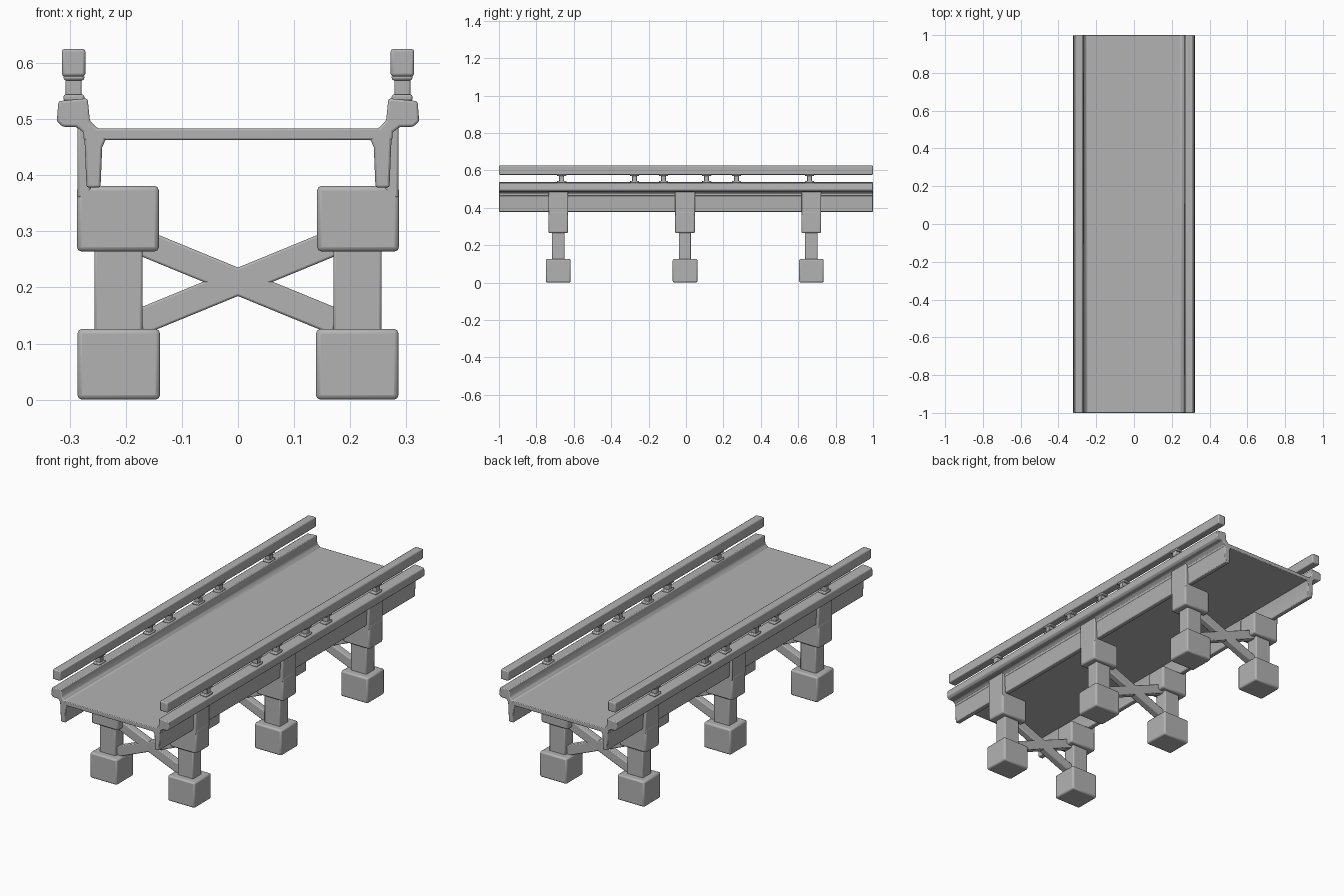
import bpy
import math

cube = bpy.data.objects.get("Cube")
if cube:
    bpy.data.objects.remove(cube, do_unlink=True)

GREY = (0.45, 0.45, 0.45, 1)
concrete = bpy.data.materials.new("concrete_grey")
concrete.use_nodes = True
concrete.diffuse_color = GREY
concrete.node_tree.nodes["Principled BSDF"].inputs["Base Color"].default_value = GREY


def finish(obj, name, bevel):
    obj.name = name
    obj.data.materials.append(concrete)
    if bevel:
        mod = obj.modifiers.new("soft_edges", "BEVEL")
        mod.width = bevel
        mod.segments = 2
    bpy.ops.object.shade_smooth_by_angle(angle=math.radians(40))
    return obj


def box(name, x, y, z, bevel=0.006, tilt=0):
    """Box from (low, high) ranges, optionally tilted about y."""
    mid = [(a + b) / 2 for a, b in (x, y, z)]
    bpy.ops.mesh.primitive_cube_add(size=1, location=mid)
    obj = bpy.context.object
    obj.scale = [b - a for a, b in (x, y, z)]
    bpy.ops.object.transform_apply(location=False, rotation=False, scale=True)
    obj.rotation_euler.y = tilt
    return finish(obj, name, bevel)


def beam(name, profile, side):
    """Full-length beam from an x-z profile, mirrored by side."""
    n = len(profile)
    verts = [(side * x, y, z) for y in (-1, 1) for x, z in profile]
    faces = [tuple(range(n)), tuple(range(2 * n - 1, n - 1, -1))]
    faces += [(i, i + n, (i + 1) % n + n, (i + 1) % n) for i in range(n)]
    if side < 0:
        faces = [f[::-1] for f in faces]
    mesh = bpy.data.meshes.new(name)
    mesh.from_pydata(verts, [], faces)
    obj = bpy.data.objects.new(name, mesh)
    bpy.context.collection.objects.link(obj)
    bpy.ops.object.select_all(action="DESELECT")
    obj.select_set(True)
    bpy.context.view_layer.objects.active = obj
    return finish(obj, name, 0.004)


def span(centre, width):
    return (centre - width / 2, centre + width / 2)


def sided(side, a, b):
    return tuple(sorted((side * a, side * b)))


# Deck
box("deck", (-0.275, 0.275), (-1, 1), (0.463, 0.483), 0.003)

# Girder with its flared curb in one section
CURB = [(0.245, 0.378), (0.27, 0.378), (0.274, 0.475), (0.288, 0.486),
        (0.312, 0.486), (0.323, 0.496), (0.32, 0.532), (0.268, 0.537),
        (0.264, 0.497), (0.25, 0.483), (0.236, 0.483), (0.236, 0.463),
        (0.242, 0.45)]
POSTS = (-0.665, -0.275, -0.12, 0.11, 0.27, 0.66)
PIERS = (-0.683, -0.005, 0.67)

for side, label in ((1, "left"), (-1, "right")):
    beam(label + "_girder_and_curb", CURB, side)
    box(label + "_top_rail", sided(side, 0.272, 0.314), (-1, 1), (0.576, 0.625), 0.005)

    # Rail posts, flared at both ends
    for y in POSTS:
        box(label + "_rail_post", sided(side, 0.279, 0.307), span(y, 0.026), (0.53, 0.58), 0.003)
        for z in ((0.532, 0.544), (0.569, 0.58)):
            box(label + "_post_flare", sided(side, 0.274, 0.311), span(y, 0.05), z, 0.004)

    # Pier legs
    for y in PIERS:
        box(label + "_footing", sided(side, 0.139, 0.286), span(y, 0.132), (0, 0.126), 0.008)
        box(label + "_column", sided(side, 0.17, 0.256), span(y, 0.066), (0.12, 0.27), 0.005)
        box(label + "_pier_cap", sided(side, 0.141, 0.287), span(y, 0.106), (0.264, 0.381), 0.008)
        box(label + "_girder_bracket", sided(side, 0.262, 0.286), span(y, 0.106), (0.36, 0.489), 0.004)

# Crossed braces between each pair of legs
for y in PIERS:
    for sign in (1, -1):
        box("cross_brace", (-0.19, 0.19), span(y, 0.036), span(0.21, 0.047), 0.004,
            tilt=sign * math.atan(0.41))
